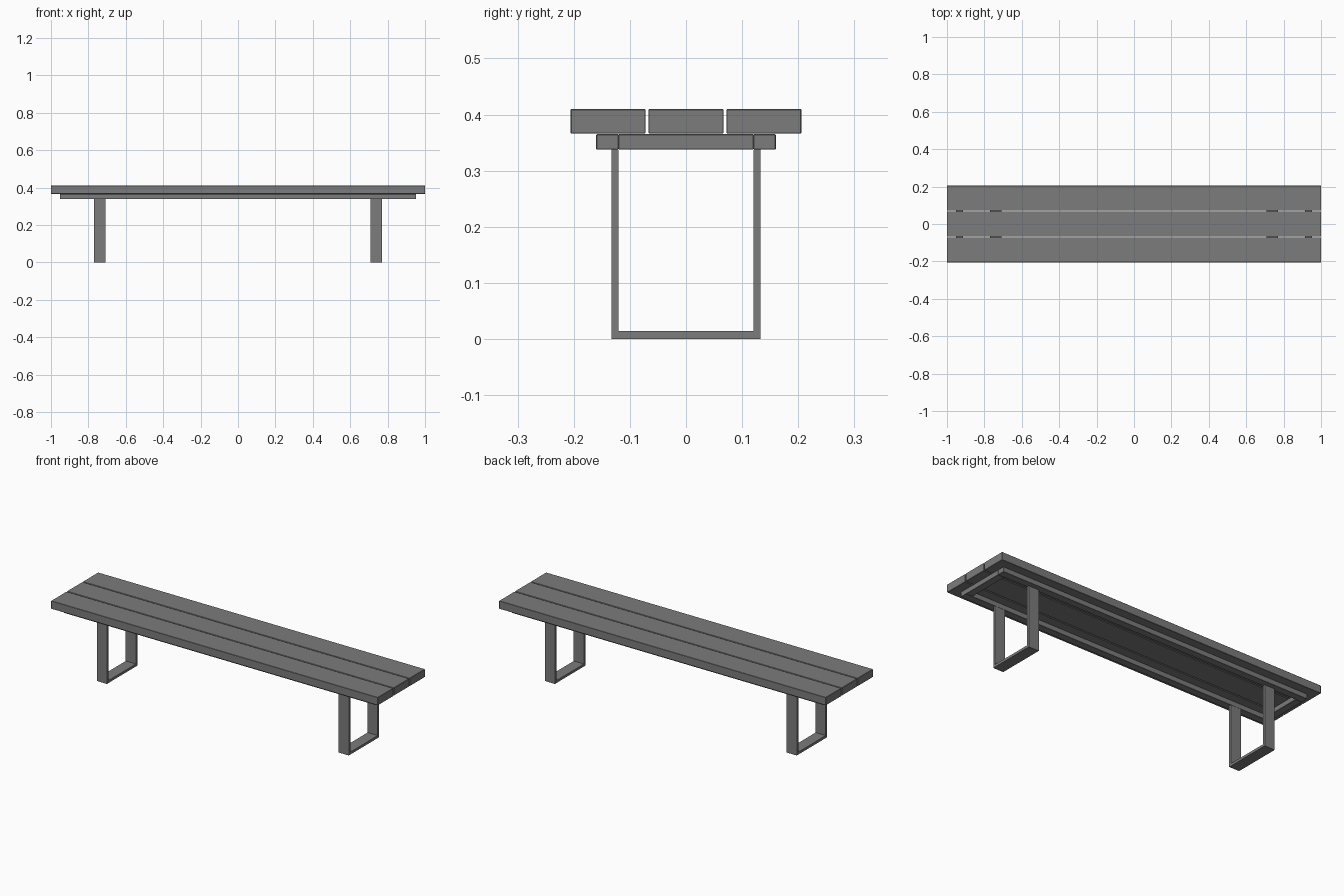
import bpy
import bmesh
from mathutils import Matrix, Vector

cube = bpy.data.objects.get("Cube")
if cube:
    bpy.data.objects.remove(cube, do_unlink=True)

grey = bpy.data.materials.new("dark grey")
grey.diffuse_color = (0.2, 0.2, 0.2, 1)
grey.use_nodes = True
grey.node_tree.nodes["Principled BSDF"].inputs["Base Color"].default_value = (0.2, 0.2, 0.2, 1)


def finish(name, bm, bevel=0):
    bmesh.ops.recalc_face_normals(bm, faces=bm.faces)
    mesh = bpy.data.meshes.new(name)
    bm.to_mesh(mesh)
    bm.free()
    mesh.materials.append(grey)
    obj = bpy.data.objects.new(name, mesh)
    bpy.context.collection.objects.link(obj)
    if bevel:
        mod = obj.modifiers.new("soft edges", "BEVEL")
        mod.width = bevel
        mod.segments = 1
    return obj


def box(name, low, high, bevel=0):
    low, high = Vector(low), Vector(high)
    bm = bmesh.new()
    place = Matrix.Translation((low + high) / 2) @ Matrix.Diagonal((*(high - low), 1))
    bmesh.ops.create_cube(bm, size=1, matrix=place)
    return finish(name, bm, bevel)


def extrude_outline(name, points, direction):
    bm = bmesh.new()
    face = bm.faces.new([bm.verts.new(p) for p in points])
    made = bmesh.ops.extrude_face_region(bm, geom=[face])["geom"]
    verts = [v for v in made if isinstance(v, bmesh.types.BMVert)]
    bmesh.ops.translate(bm, verts=verts, vec=direction)
    return finish(name, bm)


# Seat planks with narrow gaps
for name, y in (("front", -0.139), ("middle", 0), ("back", 0.139)):
    box(name + "_seat_plank", (-1, y - 0.067, 0.366), (1, y + 0.067, 0.41), 0.0015)

# Rectangular frame under the seat
rail = 0.04
for name, side in (("front", -1), ("back", 1)):
    a, b = sorted((side * 0.16, side * (0.16 - rail)))
    box(name + "_rail", (-0.953, a, 0.338), (0.953, b, 0.365), 0.001)
for name, side in (("right", -1), ("left", 1)):
    a, b = sorted((side * 0.953, side * (0.953 - rail)))
    box(name + "_end_rail", (a, rail - 0.16, 0.338), (b, 0.16 - rail, 0.365), 0.001)

# U-shaped flat bar legs
outer, inner, top, floor = 0.133, 0.12, 0.338, 0.014
half = [(outer, top), (outer, 0), (-outer, 0), (-outer, top),
        (-inner, top), (-inner, floor), (inner, floor), (inner, top)]
for name, x in (("right", -0.74), ("left", 0.74)):
    extrude_outline(name + "_leg", [(x - 0.031, y, z) for y, z in half], (0.062, 0, 0))
